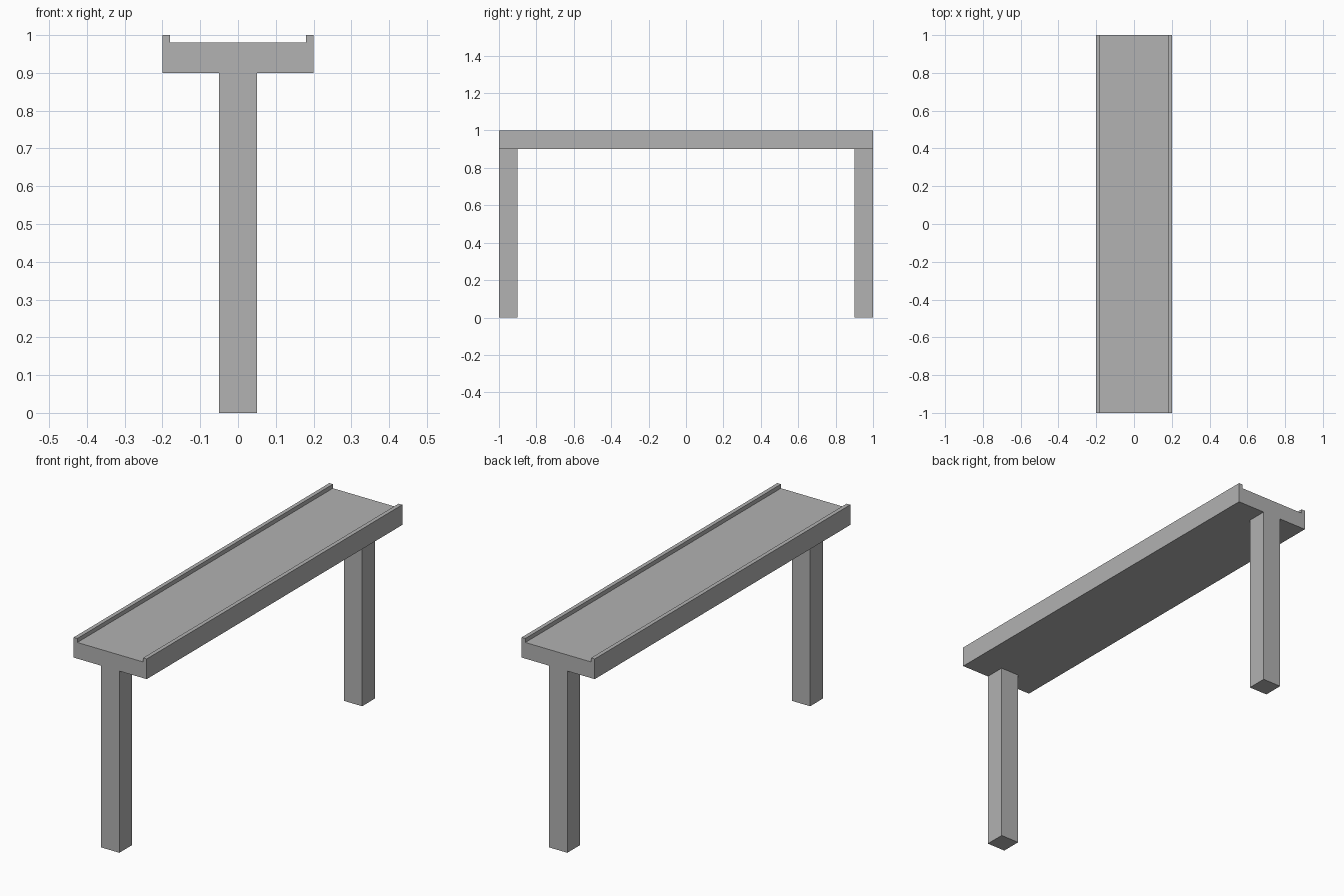
import bpy
import bmesh
from mathutils import Vector

cube = bpy.data.objects.get("Cube")
if cube:
    bpy.data.objects.remove(cube, do_unlink=True)

# Single grey finish
GREY = (0.445, 0.445, 0.445, 1.0)
grey = bpy.data.materials.new("plain_grey")
grey.use_nodes = True
grey.diffuse_color = GREY
grey.node_tree.nodes["Principled BSDF"].inputs["Base Color"].default_value = GREY


def extrude_profile(name, points, direction):
    """Build a flat-sided solid by extruding a closed outline."""
    bm = bmesh.new()
    face = bm.faces.new([bm.verts.new(p) for p in points])
    result = bmesh.ops.extrude_face_region(bm, geom=[face], use_keep_orig=True)
    moved = [v for v in result["geom"] if isinstance(v, bmesh.types.BMVert)]
    bmesh.ops.translate(bm, verts=moved, vec=Vector(direction))
    bmesh.ops.recalc_face_normals(bm, faces=bm.faces)
    mesh = bpy.data.meshes.new(name)
    bm.to_mesh(mesh)
    bm.free()
    mesh.materials.append(grey)
    obj = bpy.data.objects.new(name, mesh)
    bpy.context.collection.objects.link(obj)
    return obj


HALF_LENGTH, HALF_WIDTH = 1.0, 0.2
BOTTOM, FLOOR, TOP = 0.9, 0.98, 1.0
INNER = 0.18
LEG = 0.1

# Deck: shallow channel with a raised rim along each long side
right_half = [(-INNER, FLOOR), (-INNER, TOP), (-HALF_WIDTH, TOP), (-HALF_WIDTH, BOTTOM)]
outline = right_half + [(-x, z) for x, z in reversed(right_half)]
extrude_profile("deck", [(x, -HALF_LENGTH, z) for x, z in outline],
                (0, 2 * HALF_LENGTH, 0))

# Square legs, flush with both ends of the deck
for name, side in (("front_leg", -1), ("back_leg", 1)):
    centre_y = side * (HALF_LENGTH - LEG / 2)
    corners = [(sx * LEG / 2, centre_y + sy * LEG / 2, 0)
               for sx, sy in ((-1, -1), (1, -1), (1, 1), (-1, 1))]
    extrude_profile(name, corners, (0, 0, BOTTOM))
